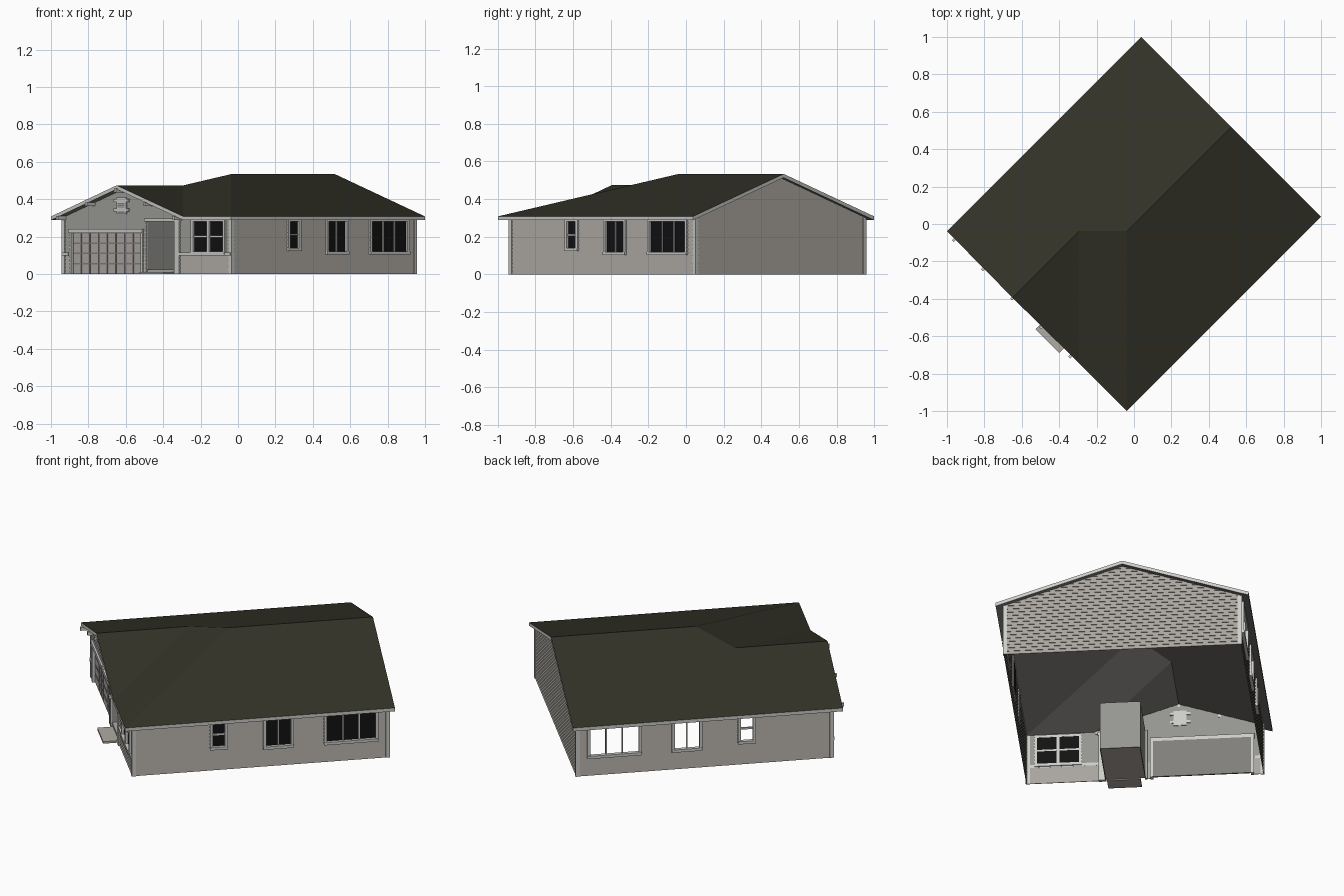
import bpy, bmesh, math
from mathutils import Vector

if "Cube" in bpy.data.objects:
    bpy.data.objects.remove(bpy.data.objects["Cube"])

# The house is built square to local axes (u along the front, v to the back), then turned 45 degrees.
TURN = (0, 0, -math.pi / 4)
COLOURS = {
    "siding": (0.40, 0.375, 0.345), "shingle_wall": (0.30, 0.30, 0.28),
    "trim": (0.60, 0.60, 0.58), "roof": (0.032, 0.032, 0.021),
    "glass": (0.006, 0.006, 0.007), "soffit": (0.22, 0.21, 0.20),
    "door_panel": (0.42, 0.39, 0.37), "concrete": (0.43, 0.40, 0.36),
}
MATS = {}
for n, c in COLOURS.items():
    MATS[n] = bpy.data.materials.new(n)
    MATS[n].diffuse_color = (*c, 1)


def finish(name, bm, mats):
    me = bpy.data.meshes.new(name)
    bm.to_mesh(me)
    bm.free()
    for m in mats:
        me.materials.append(MATS[m])
    ob = bpy.data.objects.new(name, me)
    ob.rotation_euler = TURN
    bpy.context.collection.objects.link(ob)
    return ob


class Side:
    """One facade: s runs along it, d points outward, z is up."""
    def __init__(self, origin, along):
        self.o, self.a = Vector(origin), Vector(along)
        self.n = self.a.cross(Vector((0, 0, 1)))

    def p(self, s, d, z):
        return self.o + self.a * s + self.n * d + Vector((0, 0, z))


U, VF, VB = 0.636, -0.685, 0.707
front = Side((0, VF, 0), (1, 0, 0))
right = Side((U, 0, 0), (0, 1, 0))
back = Side((0, VB, 0), (-1, 0, 0))
left = Side((-U, 0, 0), (0, -1, 0))


def boxes(name, side, items, mat):
    """items: (s0, s1, z0, z1, d0, d1)"""
    bm = bmesh.new()
    for s0, s1, z0, z1, d0, d1 in items:
        v = [bm.verts.new(side.p(s, d, z)) for z in (z0, z1)
             for s, d in ((s0, d0), (s1, d0), (s1, d1), (s0, d1))]
        for f in ((0, 3, 2, 1), (4, 5, 6, 7), (0, 1, 5, 4), (1, 2, 6, 5), (2, 3, 7, 6), (3, 0, 4, 7)):
            bm.faces.new([v[i] for i in f])
    bmesh.ops.recalc_face_normals(bm, faces=bm.faces)
    return finish(name, bm, [mat])


# Roof: four planes sharing one pitch, with a front gable
EAVE, PITCH, RU, RV, THICK = 0.308, 0.332, 0.68, 0.734, 0.02
GM, GH = -0.18, 0.50            # gable middle and half width
bm = bmesh.new()
hz = lambda run: EAVE + PITCH * run
pts = {
    "fl": (-RU, -RV, EAVE), "fr": (RU, -RV, EAVE), "br": (RU, RV, EAVE), "bl": (-RU, RV, EAVE),
    "apex": (GM, -RV - 0.004, hz(GH)), "gin": (GM, -RV + GH, hz(GH)), "gr": (GM + GH, -RV, EAVE),
    "rf": (0, -RV + RU, hz(RU)), "rb": (0, RV, hz(RU)),
}
vt = {k: bm.verts.new(p) for k, p in pts.items()}
lo = {k: bm.verts.new((p[0], p[1], p[2] - THICK)) for k, p in pts.items()}
planes = ("fl apex gin rf rb bl", "apex gr gin", "gr fr rf gin", "fr br rb rf")
for pl in planes:
    ks = pl.split()
    bm.faces.new([vt[k] for k in ks])
    bm.faces.new([lo[k] for k in reversed(ks)]).material_index = 1
rim = "fl apex gr fr br rb bl".split()
for a, b in zip(rim, rim[1:] + rim[:1]):
    bm.faces.new((lo[a], lo[b], vt[b], vt[a])).material_index = 2
finish("roof", bm, ["roof", "soffit", "trim"])


# Lapped walls with openings
def wall(name, side, limits, top, holes, mats, split=0.0):
    bm = bmesh.new()
    h, lap, z = 0.02, 0.003, 0.0
    while z < top - 1e-6:
        z1 = min(z + h, top)
        (a0, b0), (a1, b1) = limits(z), limits(z1)
        segs = [(a0, b0, a1, b1)]
        for s0, s1, k0, k1 in holes:
            if k0 < (z + z1) / 2 < k1:
                new = []
                for g in segs:
                    if g[0] < s0 and s1 < g[1]:
                        new += [(g[0], s0, g[2], s0), (s1, g[1], s1, g[3])]
                    else:
                        new.append(g)
                segs = new
        for p, q, r, t in segs:
            w = [bm.verts.new(side.p(*c)) for c in
                 ((p, 0, z), (q, 0, z), (q, lap, z), (p, lap, z), (t, 0, z1), (r, 0, z1))]
            for f in ((w[0], w[1], w[2], w[3]), (w[3], w[2], w[4], w[5])):
                bm.faces.new(f).material_index = 1 if (z + z1) / 2 > split > 0 else 0
        z += h
    finish(name, bm, mats)


def gable_limits(mid, half, lo_s, hi_s):
    def f(z):
        if z <= 0.3001:
            return -U, U
        run = (z + 0.012 - EAVE) / PITCH
        a, b = max(lo_s, mid - half + run), min(hi_s, mid + half - run)
        return (a, b) if a < b else (mid, mid)
    return f


WINDOWS = [(-0.25, -0.185, 0.14, 0.28, 1), (0.04, 0.175, 0.12, 0.28, 2), (0.37, 0.635, 0.12, 0.28, 3)]
FRONT_WIN = [(0.355, 0.46, 0.12, 0.28, 1), (0.475, 0.58, 0.12, 0.28, 1)]
GARAGE, PORCH = (-0.57, -0.045, 0.0, 0.22), (0.0, 0.21, 0.0, 0.28)
flip = lambda w: (-w[1], -w[0]) + w[2:]

wall("front_wall", front, gable_limits(GM, GH, -U, U), hz(GH) - 0.014,
     [GARAGE, PORCH] + [w[:4] for w in FRONT_WIN], ["siding", "shingle_wall"], 0.1)
wall("right_wall", right, lambda z: (VF, VB), 0.30, [w[:4] for w in WINDOWS], ["siding"])
wall("left_wall", left, lambda z: (-VB, -VF), 0.30, [flip(w)[:4] for w in WINDOWS], ["siding"])
wall("back_wall", back, gable_limits(0, RU, -U, U), hz(RU) - 0.014, [], ["siding"])


# Windows: casing, centre bars and glass
def window(name, side, w, glazed, cross=False):
    s0, s1, z0, z1, cols = w
    t, d = 0.016, 0.012
    bars = [(s0 - t, s1 + t, z1, z1 + t, -0.006, d), (s0 - t, s1 + t, z0 - t, z0, -0.006, d + 0.004),
            (s0 - t, s0, z0, z1, -0.006, d), (s1, s1 + t, z0, z1, -0.006, d)]
    for i in range(1, cols):
        m = s0 + (s1 - s0) * i / cols
        bars.append((m - 0.004, m + 0.004, z0, z1, -0.006, 0.004))
    if cross:
        m = (z0 + z1) / 2
        bars.append((s0, s1, m - 0.005, m + 0.005, -0.006, 0.004))
    boxes(name + "_frame", side, bars, "trim")
    if glazed:
        boxes(name + "_glass", side, [(s0, s1, z0, z1, -0.005, -0.002)], "glass")


for i, w in enumerate(WINDOWS):
    window(f"right_window_{i}", right, w, True, i == 0)
    window(f"left_window_{i}", left, flip(w), False, i == 0)
for i, w in enumerate(FRONT_WIN):
    window(f"front_window_{i}", front, w, True, True)

# Corner boards and wainscot cap
for n, sd, a, b in (("front", front, -U, U), ("right", right, VF, VB),
                    ("back", back, -U, U), ("left", left, -VB, -VF)):
    boxes(n + "_corner_boards", sd, [(a - 0.006, a + 0.016, 0, 0.30, 0, 0.006),
                                     (b - 0.016, b + 0.006, 0, 0.30, 0, 0.006)], "trim")
boxes("wainscot_cap", front, [(-U, -0.59, 0.10, 0.116, 0, 0.012), (0.25, U, 0.098, 0.116, 0, 0.012)], "trim")

# Garage door with raised panels and surround
g0, g1, _, gz = GARAGE
boxes("garage_door", front, [(g0, g1, 0, gz, -0.02, -0.012)], "soffit")
cw, rh = (g1 - g0) / 8, gz / 4
boxes("garage_panels", front,
      [(g0 + cw * i + 0.005, g0 + cw * (i + 1) - 0.005, rh * j + 0.004, rh * (j + 1) - 0.004, -0.013, -0.007)
       for i in range(8) for j in range(4)], "door_panel")
boxes("garage_surround", front, [(g0 - 0.018, g1 + 0.018, gz, gz + 0.022, -0.02, 0.014),
                                 (g0 - 0.016, g0, 0, gz, -0.02, 0.008),
                                 (g1, g1 + 0.016, 0, gz, -0.02, 0.008)], "trim")

# Recessed entry porch
p0, p1, _, pz = PORCH
D = -0.34
boxes("porch_walls", front, [(p0 - 0.004, p0, 0, pz, D, 0), (p1, p1 + 0.004, 0, pz, D, 0),
                             (p0, p1, 0, pz, D - 0.004, D)], "shingle_wall")
boxes("porch_ceiling", front, [(p0, p1, pz, pz + 0.005, D, 0)], "soffit")
boxes("porch_slab", front, [(p0, p1, 0.006, 0.025, D, 0)], "concrete")
boxes("porch_step", front, [(p0 + 0.025, p1 - 0.005, 0, 0.012, 0, 0.085)], "concrete")
boxes("porch_surround", front, [(p0 - 0.012, p1 + 0.045, pz, pz + 0.018, -0.01, 0.014),
                                (p0 - 0.012, p0, 0, pz, -0.01, 0.008),
                                (p1, p1 + 0.04, 0, pz, -0.01, 0.010)], "trim")
boxes("entry_door", front, [(0.075, 0.165, 0.025, 0.235, D, D + 0.006)], "door_panel")
boxes("entry_door_frame", front, [(0.063, 0.075, 0.025, 0.247, D, D + 0.01), (0.165, 0.177, 0.025, 0.247, D, D + 0.01),
                                  (0.075, 0.165, 0.235, 0.247, D, D + 0.01)], "trim")

# Gable vent and rake brackets
vc = -0.188
boxes("gable_vent", front, [(vc - 0.035, vc + 0.035, 0.32, 0.41, -0.004, 0.010),
                            (vc - 0.055, vc + 0.055, 0.335, 0.35, -0.004, 0.013),
                            (vc - 0.055, vc + 0.055, 0.385, 0.40, -0.004, 0.013)], "trim")
boxes("vent_slats", front, [(vc - 0.026, vc + 0.026, z, z + 0.006, 0.008, 0.012)
                            for z in (0.327, 0.355, 0.365, 0.375)], "soffit")
brackets = []
for s in (-0.62, -0.40, GM, 0.04, 0.26):
    z = hz(GH - abs(s - GM)) - THICK
    brackets.append((s - 0.007, s + 0.007, z - 0.018, z + 0.002, 0, 0.064))
boxes("rake_brackets", front, brackets, "trim")

for m in bpy.data.materials:
    if m.users and not m.is_grease_pencil:
        m.use_nodes = True
        m.node_tree.nodes["Principled BSDF"].inputs["Base Color"].default_value = m.diffuse_color
